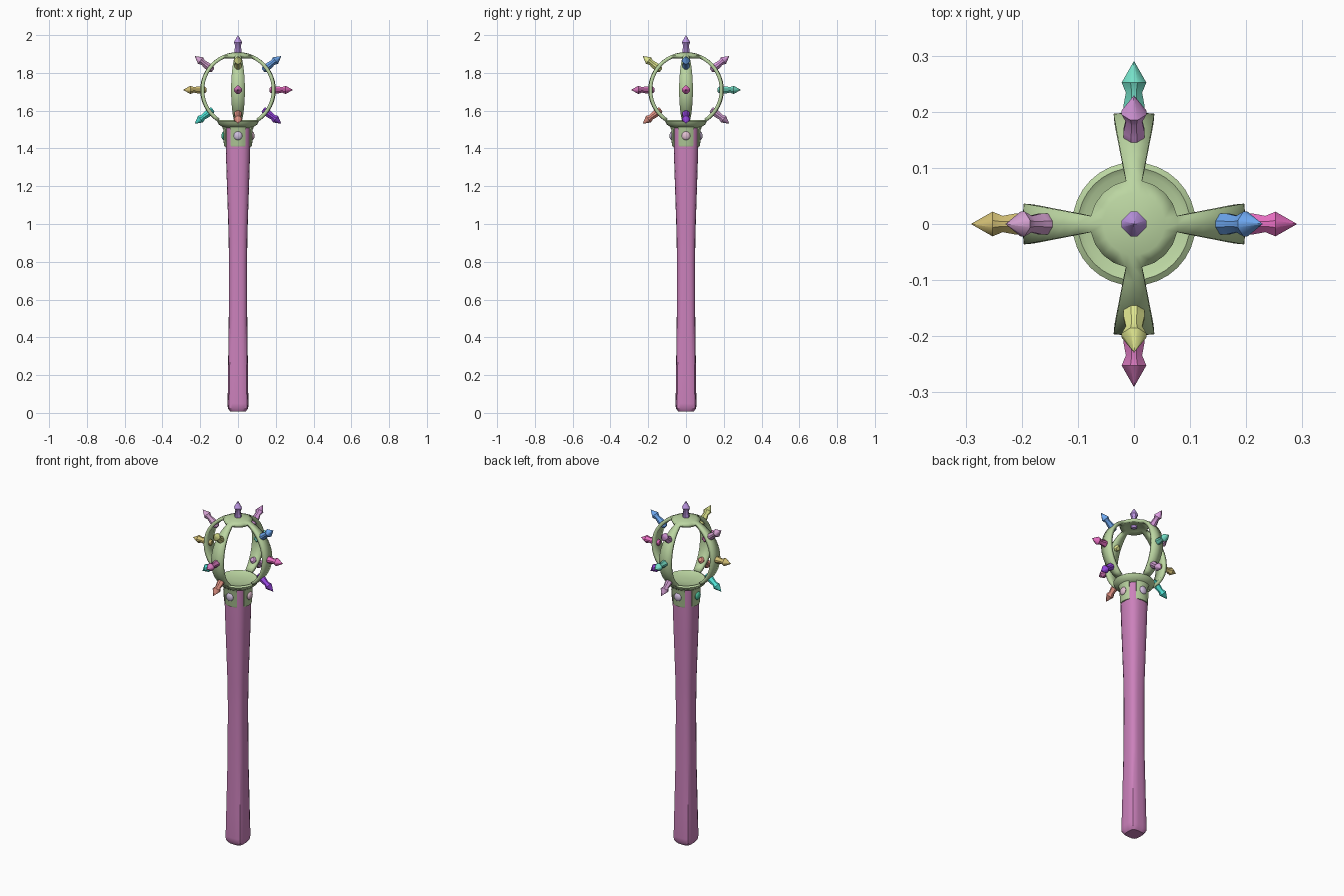
import bpy, bmesh, math
from mathutils import Matrix, Vector

if "Cube" in bpy.data.objects:
    bpy.data.objects.remove(bpy.data.objects["Cube"])

CZ, R = 1.71, 0.2          # cage centre height and radius


def material(name, rgb):
    m = bpy.data.materials.new(name)
    m.diffuse_color = (*rgb, 1)
    m.use_nodes = True
    m.node_tree.nodes["Principled BSDF"].inputs["Base Color"].default_value = m.diffuse_color
    return m


GREEN = material("pale_green", (0.50, 0.67, 0.36))
PURPLE = material("purple", (0.60, 0.22, 0.50))


def finish(name, bm, mat, angle=35):
    bmesh.ops.remove_doubles(bm, verts=bm.verts, dist=1e-5)
    bmesh.ops.recalc_face_normals(bm, faces=bm.faces)
    me = bpy.data.meshes.new(name)
    bm.to_mesh(me)
    bm.free()
    ob = bpy.data.objects.new(name, me)
    bpy.context.collection.objects.link(ob)
    me.materials.append(mat)
    bpy.ops.object.select_all(action='DESELECT')
    ob.select_set(True)
    bpy.context.view_layer.objects.active = ob
    bpy.ops.object.shade_smooth_by_angle(angle=math.radians(angle))
    return ob


def loft(rings):
    """Skin a stack of equal-length point loops and cap both ends."""
    bm = bmesh.new()
    vs = [[bm.verts.new(p) for p in ring] for ring in rings]
    n = len(vs[0])
    for a, b in zip(vs, vs[1:]):
        for i in range(n):
            j = (i + 1) % n
            bm.faces.new((a[i], a[j], b[j], b[i]))
    bm.faces.new(vs[0][::-1])
    bm.faces.new(vs[-1])
    return bm


def circle(r, z, n=32):
    return [(r * math.cos(2 * math.pi * i / n), r * math.sin(2 * math.pi * i / n), z) for i in range(n)]


def rounded_square(a, z, e, n=24):
    pts = []
    for i in range(n):
        t = 2 * math.pi * i / n
        c, s = math.cos(t), math.sin(t)
        k = a / (abs(c) ** e + abs(s) ** e) ** (1 / e)
        pts.append((k * c, k * s, z))
    return pts


# Handle: rounded square section, flared at both ends
finish("handle", loft([rounded_square(*p) for p in [
    (0.042, 0.008, 4), (0.054, 0.025, 4.5), (0.055, 0.05, 4.5), (0.053, 0.2, 4),
    (0.049, 0.5, 3.3), (0.048, 0.8, 3.2), (0.05, 0.95, 3.1), (0.06, 1.25, 2.9),
    (0.065, 1.41, 2.8), (0.067, 1.515, 2.7)]]), PURPLE)

# Base plate under the cage
finish("base_plate", loft([circle(r, z) for r, z in [
    (0.07, 1.508), (0.085, 1.515), (0.103, 1.528), (0.11, 1.543),
    (0.1, 1.55), (0.09, 1.544), (0.02, 1.54)]]), GREEN)

# Cage: top cap and four wedge ribs of a sphere, thickened inward
thetas = [math.radians(t) for t in [0, 8, 16, 23] + [23 + 124 * i / 16 for i in range(1, 17)]]
phis = [math.radians(90 * q + d) for q in range(4) for d in (-10.5, 0, 10.5, 27.75, 45, 62.25)]
bm = bmesh.new()
grid = [[bm.verts.new((R * math.sin(t) * math.cos(p), R * math.sin(t) * math.sin(p), CZ + R * math.cos(t)))
         for p in phis] for t in thetas]
for r in range(len(thetas) - 1):
    for c in range(24):
        if r < 3 or c % 6 < 2:
            d = (c + 1) % 24
            bm.faces.new((grid[r][c], grid[r + 1][c], grid[r + 1][d], grid[r][d]))
bmesh.ops.remove_doubles(bm, verts=bm.verts, dist=1e-5)
bmesh.ops.dissolve_degenerate(bm, edges=bm.edges, dist=1e-6)
cage = finish("cage", bm, GREEN)
sol = cage.modifiers.new("thickness", 'SOLIDIFY')
sol.thickness = 0.018
sol.offset = -1

# Collar tabs gripping the handle top
for q, side in enumerate(("right", "back", "left", "front")):
    rings = []
    for i in range(7):
        p = math.radians(90 * q - 31 + 62 * i / 6)
        rings.append([(r * math.cos(p), r * math.sin(p), z) for r, z in
                      ((0.058, 1.41), (0.072, 1.41), (0.075, 1.418), (0.078, 1.5), (0.088, 1.525), (0.058, 1.525))])
    finish("collar_tab_" + side, loft(rings), GREEN)


def spike(name, direction, rgb):
    # truncated diamond section swept along the spike's profile
    rings = []
    for h, w in [(0.168, 0.011), (0.174, 0.017), (0.21, 0.019), (0.234, 0.0145), (0.252, 0.022), (0.29, 0.0005)]:
        k = 0.28 * w
        rings.append([(w, -k, h), (w, k, h), (k, w, h), (-k, w, h),
                      (-w, k, h), (-w, -k, h), (-k, -w, h), (k, -w, h)])
    bm = loft(rings)
    rot = Vector(direction).to_track_quat('Z', 'Y').to_matrix().to_4x4()
    bm.transform(Matrix.Translation((0, 0, CZ)) @ rot)
    finish(name, bm, material(name, rgb), 40)


def stud(name, q, rgb):
    bm = bmesh.new()
    bmesh.ops.create_uvsphere(bm, u_segments=12, v_segments=8, radius=0.023)
    bm.transform(Matrix.Rotation(q * math.pi / 2, 4, 'Z') @ Matrix.Translation((0.076, 0, 1.467))
                 @ Matrix.Diagonal((0.5, 1, 1, 1)))
    finish(name, bm, material(name, rgb))


# Crystal spikes: upper, middle, lower on each rib, plus round studs on the collar
colours = {
    "right": ((0.15, 0.38, 0.85), (0.82, 0.16, 0.55), (0.30, 0.06, 0.72), (0.75, 0.52, 0.63)),
    "back": ((0.75, 0.35, 0.78), (0.18, 0.75, 0.58), (0.65, 0.35, 0.65), (0.65, 0.52, 0.75)),
    "left": ((0.65, 0.35, 0.62), (0.66, 0.53, 0.18), (0.08, 0.78, 0.68), (0.08, 0.58, 0.36)),
    "front": ((0.75, 0.80, 0.28), (0.65, 0.18, 0.48), (0.78, 0.30, 0.24), (0.62, 0.52, 0.72)),
}
for q, (side, cols) in enumerate(colours.items()):
    a = q * math.pi / 2
    for level, elev, rgb in zip(("upper", "middle", "lower"), (38, 0, -38), cols):
        e = math.radians(elev)
        spike(f"{level}_spike_{side}", (math.cos(e) * math.cos(a), math.cos(e) * math.sin(a), math.sin(e)), rgb)
    stud("stud_" + side, q, cols[3])
spike("top_spike", (0, 0, 1), (0.50, 0.30, 0.75))
